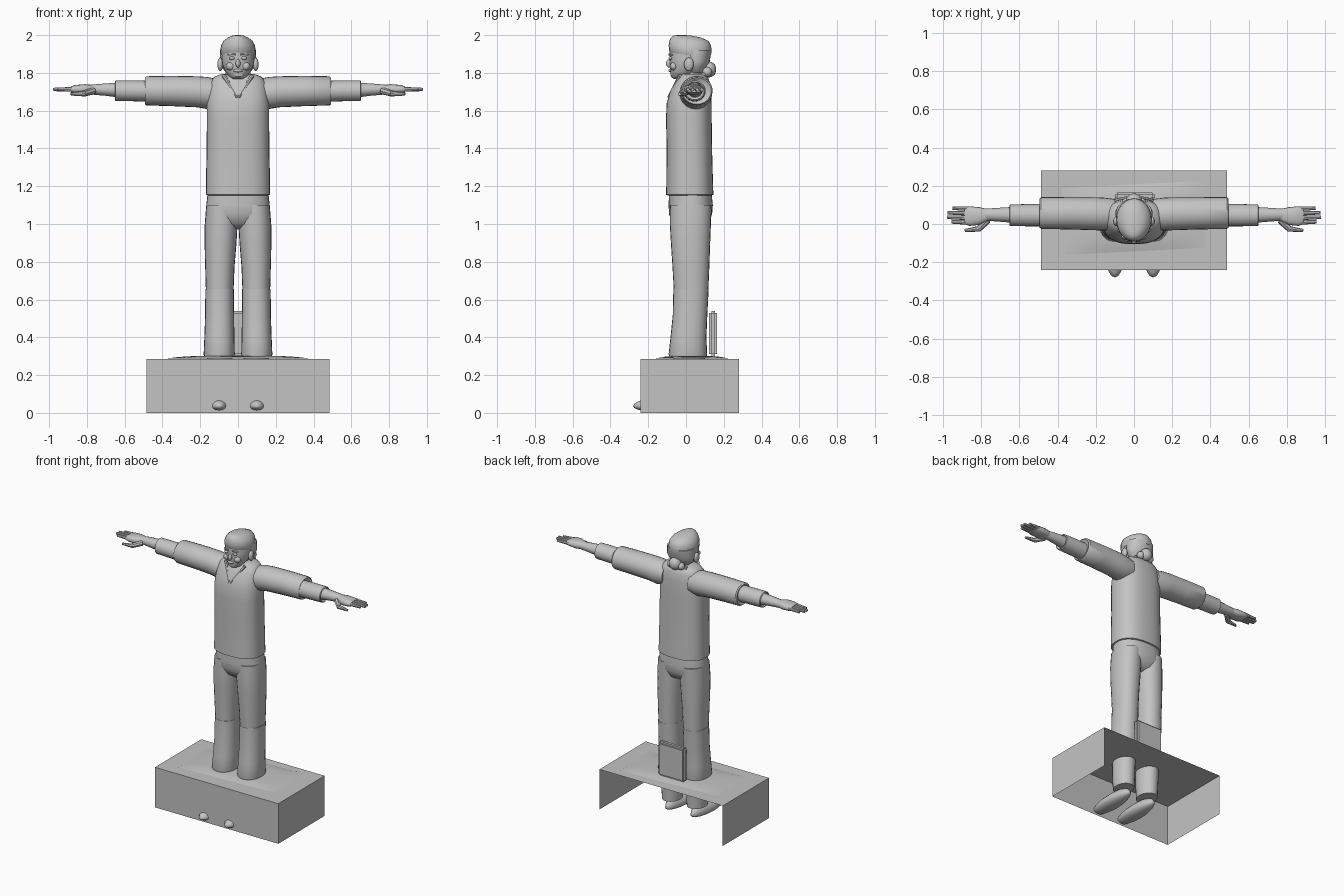
import bpy, bmesh, math
from mathutils import Vector, Matrix

grey = bpy.data.materials.new("plain_grey")
grey.diffuse_color = (0.55, 0.55, 0.55, 1)


def finish(name, bm, smooth=True, angle=40):
    bmesh.ops.recalc_face_normals(bm, faces=bm.faces)
    me = bpy.data.meshes.new(name)
    bm.to_mesh(me)
    bm.free()
    ob = bpy.data.objects.new(name, me)
    bpy.context.collection.objects.link(ob)
    me.materials.append(grey)
    if smooth:
        bpy.ops.object.select_all(action='DESELECT')
        ob.select_set(True)
        bpy.context.view_layer.objects.active = ob
        bpy.ops.object.shade_smooth_by_angle(angle=math.radians(angle))
    return ob


def loft(name, rings, axis='z', n=24, power=1.0, caps=True):
    """rings: (t, a0, a1, b0, b1): position on the axis and the extents across it."""
    bm = bmesh.new()
    loops = []
    for t, a0, a1, b0, b1 in rings:
        loop = []
        for i in range(n):
            w = 2 * math.pi * i / n
            c, s = math.cos(w), math.sin(w)
            a = (a0 + a1) / 2 + (a1 - a0) / 2 * math.copysign(abs(c) ** power, c)
            b = (b0 + b1) / 2 + (b1 - b0) / 2 * math.copysign(abs(s) ** power, s)
            loop.append(bm.verts.new((a, b, t) if axis == 'z' else (t, a, b)))
        loops.append(loop)
    for p, q in zip(loops, loops[1:]):
        for i in range(n):
            bm.faces.new((p[i], p[(i + 1) % n], q[(i + 1) % n], q[i]))
    if caps:
        bm.faces.new(loops[0])
        bm.faces.new(loops[-1])
    return finish(name, bm)


def ball(name, centre, size, segs=16):
    bm = bmesh.new()
    bmesh.ops.create_uvsphere(bm, u_segments=segs, v_segments=segs // 2 + 2, radius=1,
                              matrix=Matrix.Translation(centre) @ Matrix.Diagonal((*size, 1)))
    return finish(name, bm, angle=60)


def rod(name, p, q, r0, r1, n=8):
    """Tapered rod between two points."""
    p, q = Vector(p), Vector(q)
    d = q - p
    bm = bmesh.new()
    m = Matrix.Translation((p + q) / 2) @ d.to_track_quat('Z', 'Y').to_matrix().to_4x4()
    bmesh.ops.create_cone(bm, cap_ends=True, segments=n, radius1=r0, radius2=r1,
                          depth=d.length, matrix=m)
    return finish(name, bm)


# Open-backed, bottomless plinth made of thin panels
bm = bmesh.new()
X, Y0, Y1, H = 0.485, -0.24, 0.28, 0.285
for quad in ([(-X, Y0, H), (X, Y0, H), (X, Y1, H), (-X, Y1, H)],
             [(-X, Y0, 0), (X, Y0, 0), (X, Y0, H), (-X, Y0, H)],
             [(X, Y0, 0), (X, Y1, 0), (X, Y1, H), (X, Y0, H)],
             [(-X, Y0, 0), (-X, Y1, 0), (-X, Y1, H), (-X, Y0, H)]):
    bm.faces.new([bm.verts.new(v) for v in quad])
bmesh.ops.remove_doubles(bm, verts=bm.verts, dist=1e-5)
finish("plinth", bm, smooth=False)

# Slightly domed mat, turned on the plinth
bm = bmesh.new()
bmesh.ops.create_grid(bm, x_segments=16, y_segments=10, size=1)
for v in bm.verts:
    u, w = v.co.x, v.co.y
    v.co = (u * 0.368, w * 0.175, 0.289 + 0.014 * (1 - u ** 4) * (1 - w ** 4))
bmesh.ops.rotate(bm, verts=bm.verts, cent=(0, 0, 0), matrix=Matrix.Rotation(math.radians(3), 3, 'Z'))
bmesh.ops.translate(bm, verts=bm.verts, vec=(0, 0.032, 0))
finish("mat", bm)

# Upright padded panel behind the legs
bm = bmesh.new()
bmesh.ops.create_cube(bm, size=1, matrix=Matrix.Translation((0.005, 0.144, 0.42))
                      @ Matrix.Diagonal((0.21, 0.042, 0.24, 1)))
bmesh.ops.bevel(bm, geom=bm.edges[:], offset=0.012, segments=2, affect='EDGES')
finish("back_panel", bm)

# Jumper and its collar
loft("jumper", [(1.15, -.155, .155, -.09, .13), (1.155, -.17, .17, -.105, .145),
                (1.25, -.169, .169, -.104, .142), (1.40, -.166, .166, -.102, .138),
                (1.56, -.165, .165, -.106, .136), (1.64, -.165, .165, -.102, .135),
                (1.70, -.158, .158, -.085, .132), (1.75, -.148, .148, -.058, .126),
                (1.78, -.125, .125, -.04, .115), (1.795, -.085, .085, -.025, .095)],
     n=32, power=0.8)
for s in (-1, 1):
    rod("collar_edge", (s * .075, -.03, 1.785), (s * .004, -.093, 1.67), .012, .007)
rod("collar_back", (-.07, .09, 1.79), (.07, .09, 1.79), .012, .012)

# Trouser hips
loft("trouser_hips", [(1.17, -.16, .16, -.09, .135), (1.10, -.168, .168, -.092, .142),
                      (1.05, -.172, .172, -.09, .138), (1.0, -.15, .15, -.065, .115),
                      (.975, -.06, .06, -.03, .07)], n=32, power=0.85)

for s in (-1, 1):
    def span(a, b):
        return (a, b) if s > 0 else (-b, -a)

    # Trouser leg: thigh, then a flared lower part
    loft("trouser_thigh", [(z, *span(a, b), c, d) for z, a, b, c, d in (
        (1.10, .005, .168, -.085, .135), (1.0, .002, .176, -.086, .132),
        (.90, .008, .177, -.08, .128), (.78, .018, .174, -.072, .124),
        (.64, .024, .170, -.064, .118))], power=0.9)
    loft("trouser_lower", [(z, *span(a, b), c, d) for z, a, b, c, d in (
        (.655, .022, .173, -.067, .12), (.52, .021, .174, -.07, .113),
        (.40, .019, .178, -.082, .108), (.31, .017, .182, -.092, .112),
        (.295, .02, .178, -.088, .108))], power=0.9)

    # Ankle and shoe hidden inside the plinth
    loft("ankle", [(z, *span(a, b), c, d) for z, a, b, c, d in (
        (.30, .03, .165, -.07, .10), (.20, .03, .165, -.07, .095), (.09, .035, .16, -.065, .09))])
    bm = bmesh.new()
    bmesh.ops.create_uvsphere(bm, u_segments=20, v_segments=12, radius=1)
    for v in bm.verts:
        x, y, z = v.co
        width = 0.058 - 0.008 * max(0, y)
        top = 0.05 + 0.025 * max(0, y)
        v.co = (s * 0.1 + x * width, -0.1 + y * 0.18, 0.035 + z * (top if z > 0 else 0.035))
    finish("shoe", bm, angle=60)

    # Wide sleeve with turned hem, and narrow undersleeve
    def arm(name, rows, **kw):
        loft(name, [(s * x, *r) for x, *r in rows], axis='x', **kw)

    arm("sleeve", [(.10, -.03, .13, 1.62, 1.765), (.16, -.034, .138, 1.608, 1.778),
                   (.22, -.032, .14, 1.618, 1.782), (.35, -.028, .14, 1.624, 1.784),
                   (.485, -.026, .141, 1.628, 1.782), (.493, -.02, .134, 1.634, 1.775),
                   (.48, .0, .11, 1.65, 1.76)])
    arm("undersleeve", [(.46, -.012, .104, 1.648, 1.758), (.56, -.012, .104, 1.65, 1.76),
                        (.648, -.01, .102, 1.652, 1.76), (.652, -.005, .096, 1.658, 1.753),
                        (.64, .01, .085, 1.67, 1.745)])

    # Forearm, palm, fingers and thumb
    arm("forearm", [(.62, .005, .09, 1.668, 1.75), (.70, .012, .085, 1.678, 1.745),
                    (.78, .018, .08, 1.685, 1.738), (.80, .02, .078, 1.69, 1.735)], n=14)
    arm("palm", [(.765, .018, .078, 1.69, 1.735), (.81, -.005, .088, 1.684, 1.74),
                 (.86, -.01, .092, 1.69, 1.736), (.885, -.002, .088, 1.697, 1.728)], n=16, power=0.8)
    for i, tip in enumerate((.955, .978, .975, .95)):
        y = 0.008 + 0.024 * i
        rod("finger", (s * .865, y, 1.714), (s * tip, y + .003, 1.712), .0125, .009)
    rod("thumb_base", (s * .765, .02, 1.705), (s * .815, -.028, 1.69), .019, .016)
    rod("thumb_tip", (s * .81, -.025, 1.69), (s * .885, -.034, 1.688), .015, .008)

    # Ear and facial features
    ball("ear", (s * .094, .015, 1.845), (.015, .026, .036), 12)
    ball("eye", (s * .033, -.082, 1.878), (.016, .01, .009), 10)
    rod("brow", (s * .015, -.088, 1.897), (s * .055, -.072, 1.895), .006, .004)
    ball("cheek", (s * .04, -.065, 1.835), (.025, .02, .022), 12)

# Head
loft("neck", [(1.72, -.055, .055, -.02, .09), (1.84, -.052, .052, -.03, .08)])
loft("face", [(1.768, -.025, .025, -.065, -.01), (1.78, -.048, .048, -.08, .03),
              (1.81, -.068, .068, -.084, .07), (1.84, -.082, .082, -.086, .10),
              (1.88, -.088, .088, -.088, .115), (1.93, -.084, .084, -.085, .115)])
ball("nose", (0, -.09, 1.85), (.013, .016, .022), 12)
ball("mouth", (0, -.083, 1.812), (.025, .01, .009), 12)

# Hair cap, back of the hair, and tied bun
loft("hair_cap", [(1.895, -.09, .09, -.075, .132), (1.91, -.094, .094, -.088, .135),
                  (1.945, -.09, .09, -.092, .133), (1.97, -.076, .076, -.088, .118),
                  (1.987, -.054, .054, -.08, .08), (1.997, -.03, .03, -.066, .03),
                  (2.0, -.01, .01, -.045, -.005)])
loft("hair_back", [(1.80, -.06, .06, .02, .09), (1.83, -.088, .088, .0, .11),
                   (1.86, -.098, .098, -.015, .126), (1.92, -.094, .094, -.02, .134)])
ball("bun", (0, .122, 1.818), (.042, .038, .042))
for s in (-1, 1):
    ball("bun_lobe", (s * .038, .112, 1.805), (.026, .026, .026), 12)
